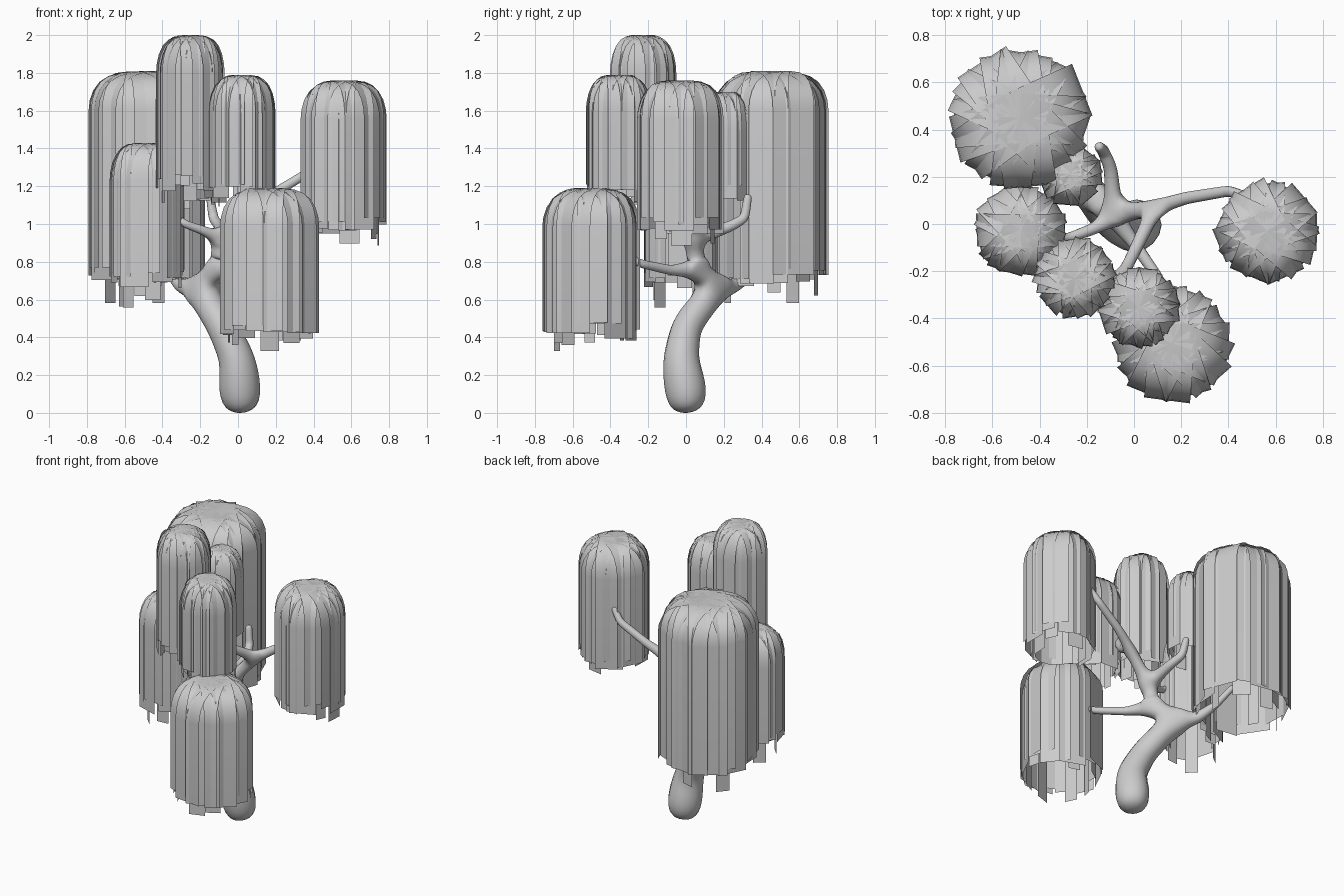
import bpy, bmesh, math, random
from mathutils import Vector, Matrix

random.seed(4)
cube = bpy.data.objects.get("Cube")
if cube:
    bpy.data.objects.remove(cube, do_unlink=True)

grey = bpy.data.materials.new("plain_grey")
grey.use_nodes = True
grey.diffuse_color = (0.6, 0.6, 0.6, 1)
grey.node_tree.nodes["Principled BSDF"].inputs["Base Color"].default_value = (0.6, 0.6, 0.6, 1)


def smooth(obj, degrees):
    bpy.ops.object.select_all(action='DESELECT')
    obj.select_set(True)
    bpy.context.view_layer.objects.active = obj
    bpy.ops.object.shade_smooth_by_angle(angle=math.radians(degrees))


def add_object(name, mesh):
    obj = bpy.data.objects.new(name, mesh)
    bpy.context.collection.objects.link(obj)
    mesh.materials.append(grey)
    return obj


# Arch of a hanging strip: share of the radius, share of the dome height
ARCH = [(0, 0), (0.35, 0.03), (0.6, 0.12), (0.78, 0.27), (0.91, 0.5), (0.98, 0.76), (1, 1)]


def add_strip(bm, angle, reach, width, top, dome, end, lean):
    """One flat ribbon that runs out from the crown and hangs straight down."""
    turn = Matrix.Rotation(angle, 3, 'Z')
    skew = Matrix.Rotation(lean, 3, 'Z')
    path = [(reach * r, top - dome * h) for r, h in ARCH] + [(reach, end)]
    rows = []
    for r, z in path:
        row = []
        for side in (-1, 1):
            offset = skew @ Vector((0, side * width / 2, 0))
            row.append(bm.verts.new(turn @ (Vector((r, 0, z)) + offset)))
        rows.append(row)
    for a, b in zip(rows, rows[1:]):
        bm.faces.new((a[0], b[0], b[1], a[1]))


def add_foliage(name, x, y, radius, top, end, low, count):
    bm = bmesh.new()
    for i in range(count):
        angle = math.tau * (i + random.uniform(-0.25, 0.25)) / count
        add_strip(bm, angle, radius * random.uniform(0.86, 0.93), radius * random.uniform(0.55, 0.8),
                  top - random.uniform(0, 0.005), 0.2, end + random.uniform(-0.06, 0.04),
                  random.uniform(-0.1, 0.1))
    # Longer strips hanging inside the outer ring
    for i in range(count // 2):
        angle = math.tau * (i + random.uniform(-0.3, 0.3)) * 2 / count
        add_strip(bm, angle, radius * random.uniform(0.65, 0.85), radius * random.uniform(0.2, 0.5),
                  top - 0.02, 0.2, random.uniform(low, end), random.uniform(-0.3, 0.3))
    mesh = bpy.data.meshes.new(name)
    bm.to_mesh(mesh)
    bm.free()
    obj = add_object(name, mesh)
    obj.location = (x, y, 0)
    smooth(obj, 35)


# Foliage: x, y, radius, top, outer end, lowest end, number of strips
add_foliage("foliage_back_large", -0.485, 0.45, 0.318, 1.81, 0.74, 0.54, 18)
add_foliage("foliage_right", -0.48, -0.03, 0.205, 1.43, 0.72, 0.54, 16)
add_foliage("foliage_top", -0.25, -0.23, 0.178, 2.0, 1.22, 1.1, 16)
add_foliage("foliage_front_upper", 0.02, -0.355, 0.182, 1.79, 1.17, 1.08, 16)
add_foliage("foliage_front_lower", 0.16, -0.505, 0.263, 1.19, 0.44, 0.32, 16)
add_foliage("foliage_left", 0.565, -0.03, 0.23, 1.76, 1.0, 0.84, 16)
add_foliage("foliage_back_small", -0.27, 0.21, 0.143, 1.7, 1.17, 1.08, 14)

# Trunk and limbs: each chain starts at a joint, then lists x, y, z, thickness
CHAINS = [
    (None, [(0.02, 0.01, -0.01, 0.085), (0.01, 0, 0.12, 0.125), (0, -0.03, 0.28, 0.1),
            (-0.08, 0, 0.45, 0.085), (-0.16, 0.09, 0.59, 0.085), (-0.2, 0.16, 0.66, 0.075)]),
    (5, [(-0.3, 0.25, 0.67, 0.04), (-0.36, 0.36, 0.74, 0.025), (-0.43, 0.45, 0.86, 0.02)]),
    (5, [(-0.11, 0.06, 0.76, 0.055), (-0.08, 0.04, 0.92, 0.045)]),
    (9, [(0, -0.08, 0.755, 0.028), (0.11, -0.24, 0.79, 0.024), (0.15, -0.42, 0.88, 0.02)]),
    (10, [(-0.1, 0.24, 0.99, 0.03), (-0.13, 0.31, 1.03, 0.028), (-0.15, 0.33, 1.16, 0.022)]),
    (10, [(-0.17, -0.02, 0.96, 0.027), (-0.28, -0.06, 1.0, 0.022), (-0.42, -0.04, 1.1, 0.02)]),
    (10, [(0.09, 0.07, 1.1, 0.035), (0.22, 0.11, 1.18, 0.028), (0.4, 0.14, 1.29, 0.025),
          (0.47, 0.12, 1.38, 0.02)]),
    (20, [(0, -0.12, 1.22, 0.028), (-0.05, -0.22, 1.33, 0.025), (-0.01, -0.33, 1.45, 0.02)]),
    (25, [(-0.16, -0.24, 1.43, 0.022)]),
]
points, edges = [], []
for joint, chain in CHAINS:
    last = joint
    for node in chain:
        points.append(node)
        if last is not None:
            edges.append((last, len(points) - 1))
        last = len(points) - 1
mesh = bpy.data.meshes.new("trunk_and_branches")
mesh.from_pydata([p[:3] for p in points], edges, [])
tree = add_object("trunk_and_branches", mesh)
tree.modifiers.new("Skin", 'SKIN').use_smooth_shade = True
for i, (data, p) in enumerate(zip(mesh.skin_vertices[0].data, points)):
    data.radius = (p[3], p[3])
    data.use_root = i == 0
sub = tree.modifiers.new("Subdivision", 'SUBSURF')
sub.levels = sub.render_levels = 2
